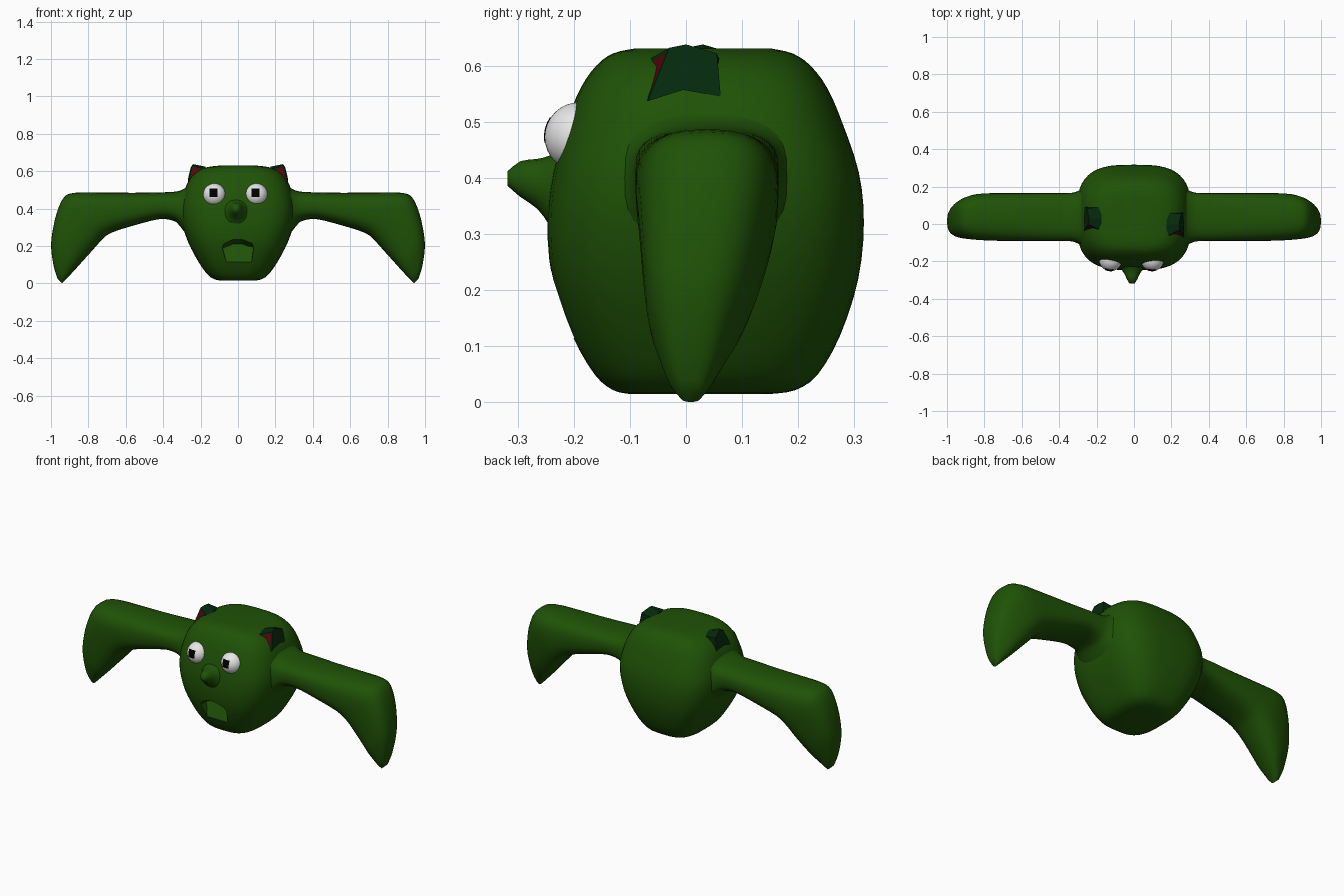
import bpy, bmesh, math
from mathutils import Vector

if "Cube" in bpy.data.objects:
    bpy.data.objects.remove(bpy.data.objects["Cube"])


def material(name, rgb):
    m = bpy.data.materials.new(name)
    m.diffuse_color = (*rgb, 1)
    m.use_nodes = True
    m.node_tree.nodes["Principled BSDF"].inputs["Base Color"].default_value = m.diffuse_color
    return m


GREEN = material("leaf green", (0.014, 0.085, 0.002))
DARK = material("dark green", (0.0015, 0.022, 0.004))
RED = material("dark red", (0.11, 0.001, 0.003))
WHITE = material("eye white", (0.8, 0.8, 0.8))
BLACK = material("black", (0.0, 0.0, 0.0))


def make(name, bm, mats, smooth=None):
    bmesh.ops.recalc_face_normals(bm, faces=bm.faces)
    me = bpy.data.meshes.new(name)
    bm.to_mesh(me)
    bm.free()
    for m in mats:
        me.materials.append(m)
    ob = bpy.data.objects.new(name, me)
    bpy.context.collection.objects.link(ob)
    if smooth:
        shade(ob, smooth)
    return ob


def shade(ob, angle):
    bpy.ops.object.select_all(action='DESELECT')
    ob.select_set(True)
    bpy.context.view_layer.objects.active = ob
    bpy.ops.object.shade_smooth_by_angle(angle=math.radians(angle))


def spline(keys, steps):
    """Catmull-Rom through a list of (centre, u, v) rings."""
    out = []
    for i in range(len(keys) - 1):
        p = [keys[min(max(i + k, 0), len(keys) - 1)] for k in (-1, 0, 1, 2)]
        for s in range(steps):
            t = s / steps
            out.append([0.5 * (2 * b + (c - a) * t + (2 * a - 5 * b + 4 * c - d) * t * t
                               + (3 * b - a - 3 * c + d) * t ** 3)
                        for a, b, c, d in zip(*p)])
    return out + [keys[-1]]


def loft(keys, n, power=3.0, steps=3, mirror=1):
    """Skin superellipse rings and cap both ends."""
    bm = bmesh.new()

    def se(x):
        return math.copysign(abs(x) ** (2 / power), x)
    rings = []
    for c, u, v in spline(keys, steps):
        ring = []
        for k in range(n):
            a = 2 * math.pi * k / n
            p = c + u * se(math.cos(a)) + v * se(math.sin(a))
            ring.append(bm.verts.new((p.x * mirror, p.y, p.z)))
        rings.append(ring)
    for a, b in zip(rings, rings[1:]):
        for k in range(n):
            bm.faces.new((a[k], a[(k + 1) % n], b[(k + 1) % n], b[k]))
    bm.faces.new(rings[0])
    bm.faces.new(rings[-1])
    return bm


# Body: height, half width, front y, back y
BODY = [(.015, .085, -.10, .15), (.022, .125, -.13, .195), (.05, .165, -.163, .235),
        (.12, .214, -.203, .275), (.22, .266, -.238, .307), (.32, .298, -.247, .317),
        (.41, .305, -.237, .308), (.50, .285, -.212, .278), (.56, .257, -.188, .252),
        (.60, .217, -.16, .222), (.622, .165, -.13, .19), (.631, .09, -.09, .15)]
body = make("body", loft([(Vector((0, (f + b) / 2, z)), Vector((w, 0, 0)),
                           Vector((0, (b - f) / 2, 0))) for z, w, f, b in BODY], 48, 3.2),
            [GREEN])

# Mouth: arched recess, overhung at the top, with a sloping floor
MOUTH = [(-.065, .115), (.075, .115), (.086, .195), (.062, .228), (.02, .242),
         (-.03, .24), (-.068, .225), (-.086, .19)]
bm = bmesh.new()
outer = [bm.verts.new((x, -.30, z + (.012 if z > .2 else 0))) for x, z in MOUTH]
inner = [bm.verts.new((x * .96, -.198 + (z - .115) * .3, z - (.03 if z > .2 else 0)))
         for x, z in MOUTH]
bm.faces.new(outer)
bm.faces.new(inner)
for i in range(len(MOUTH)):
    j = (i + 1) % len(MOUTH)
    bm.faces.new((outer[i], outer[j], inner[j], inner[i]))
bmesh.ops.triangulate(bm, faces=bm.faces)
cutter = make("mouth_cutter", bm, [GREEN])
cutter.hide_render = True
mod = body.modifiers.new("mouth", 'BOOLEAN')
mod.operation = 'DIFFERENCE'
mod.solver = 'EXACT'
mod.object = cutter
bpy.context.view_layer.objects.active = body
bpy.ops.object.modifier_apply(modifier=mod.name)
bpy.data.objects.remove(cutter)
shade(body, 35)

# Wings: upper edge x z, lower edge x z, front y, back y
WING = [(.235, .56, .235, .23, -.14, .21), (.27, .522, .285, .275, -.118, .188),
        (.295, .503, .315, .312, -.102, .174),
        (.335, .491, .345, .335, -.092, .166), (.42, .487, .42, .344, -.09, .165),
        (.56, .485, .55, .312, -.09, .165), (.74, .486, .68, .27, -.09, .165),
        (.87, .485, .735, .225, -.087, .163), (.93, .462, .78, .175, -.083, .153),
        (.97, .375, .83, .12, -.077, .132), (.993, .27, .87, .075, -.068, .105),
        (.999, .19, .90, .043, -.052, .077), (.985, .09, .925, .017, -.033, .05),
        (.965, .025, .94, .001, -.010, .027)]
keys = []
for ox, oz, ix, iz, f, b in WING:
    keys.append((Vector(((ox + ix) / 2, (f + b) / 2, (oz + iz) / 2)),
                 Vector(((ox - ix) / 2, 0, (oz - iz) / 2)), Vector((0, (b - f) / 2, 0))))
for side, s in (("right", 1), ("left", -1)):
    make(side + "_wing", loft(keys, 32, 2.7, mirror=s), [GREEN], 50)

# Nose: blunt snout flaring into the face
NOSE = [(-.215, .085, .27, .455), (-.243, .058, .315, .44), (-.265, .042, .345, .434),
        (-.295, .028, .366, .43), (-.318, .014, .386, .412)]
make("nose", loft([(Vector((-.01, y, (lo + hi) / 2)), Vector((w, 0, 0)),
                    Vector((0, 0, (hi - lo) / 2))) for y, w, lo, hi in NOSE], 16, 2.2, 2),
     [GREEN], 75)

# Eyes: white balls with square pupils curved onto them
for side, ex in (("right", .098), ("left", -.125)):
    c = Vector((ex, -.19, .473))
    bm = bmesh.new()
    bmesh.ops.create_uvsphere(bm, u_segments=32, v_segments=16, radius=.062)
    bmesh.ops.translate(bm, vec=c, verts=bm.verts)
    make(side + "_eye", bm, [WHITE], 60)
    bm = bmesh.new()
    bmesh.ops.create_grid(bm, x_segments=6, y_segments=6, size=1)
    for v in bm.verts:
        dx, dz = -.005 + .0215 * v.co.x, .012 + .0225 * v.co.y
        v.co = c + Vector((dx, -math.sqrt(.0632 ** 2 - dx * dx - dz * dz), dz))
    for f in bm.faces:
        f.normal_update()
    pupil = make(side + "_pupil", bm, [BLACK])
    if pupil.data.polygons[0].normal.y > 0:
        pupil.data.flip_normals()

# Ears: small angular blocks with a red inset front
EAR = [[(.165, -.084, .555), (.268, -.068, .537), (.245, -.03, .632), (.172, -.068, .610)],
       [(.165, .06, .57), (.265, .062, .545), (.252, .055, .622), (.172, .06, .61)]]
MID = [(.165, -.01, .57), (.268, -.005, .557), (.24, .0, .638), (.175, .0, .625)]
for side, s, dy in (("right", 1, 0), ("left", -1, .03)):
    bm = bmesh.new()
    rows = [[bm.verts.new((s * x, y + dy, z)) for x, y, z in row]
            for row in (EAR[0], MID, EAR[1])]
    front = bm.faces.new(rows[0])
    bm.faces.new(rows[2])
    for a, b in zip(rows, rows[1:]):
        for k in range(4):
            bm.faces.new((a[k], a[(k + 1) % 4], b[(k + 1) % 4], b[k]))
    bmesh.ops.recalc_face_normals(bm, faces=bm.faces)
    bmesh.ops.inset_region(bm, faces=[front], thickness=.012)
    front.material_index = 1
    make(side + "_ear", bm, [DARK, RED])
